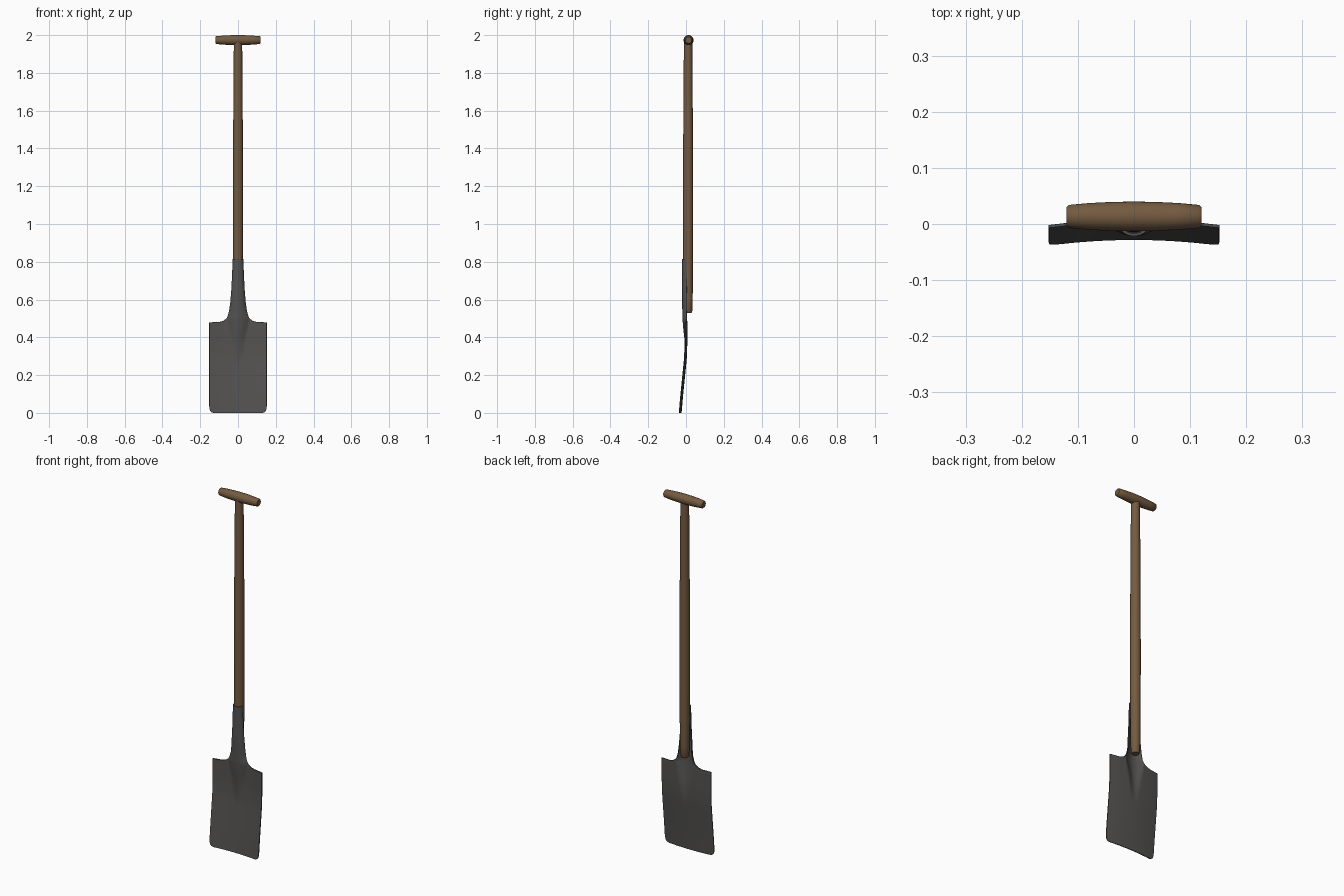
import bpy, bmesh, math

if "Cube" in bpy.data.objects:
    bpy.data.objects.remove(bpy.data.objects["Cube"])


def material(name, rgb):
    m = bpy.data.materials.new(name)
    m.diffuse_color = (*rgb, 1)
    m.use_nodes = True
    m.node_tree.nodes["Principled BSDF"].inputs["Base Color"].default_value = m.diffuse_color
    return m


wood = material("brown wood", (0.175, 0.104, 0.052))
steel = material("dark steel", (0.088, 0.085, 0.083))


def curve(keys, z):
    """Piecewise linear lookup in a list of (z, value) pairs."""
    if z <= keys[0][0]:
        return keys[0][1]
    for (a, va), (b, vb) in zip(keys, keys[1:]):
        if z <= b:
            return va + (vb - va) * (z - a) / (b - a)
    return keys[-1][1]


def finish(name, bm, mat, thickness=0):
    bmesh.ops.recalc_face_normals(bm, faces=bm.faces)
    me = bpy.data.meshes.new(name)
    bm.to_mesh(me)
    bm.free()
    me.materials.append(mat)
    ob = bpy.data.objects.new(name, me)
    bpy.context.collection.objects.link(ob)
    bpy.ops.object.select_all(action='DESELECT')
    ob.select_set(True)
    bpy.context.view_layer.objects.active = ob
    if thickness:
        mod = ob.modifiers.new("thickness", 'SOLIDIFY')
        mod.thickness = thickness
        mod.offset = 0
        bpy.ops.object.modifier_apply(modifier=mod.name)
    bpy.ops.object.shade_smooth_by_angle(angle=math.radians(40))
    return ob


def lathe(name, profile, place, sides=32):
    """Closed round bar from (radius, position) pairs, capped at both ends."""
    bm = bmesh.new()
    rings = []
    for r, p in profile:
        rings.append([bm.verts.new(place(r * math.cos(2 * math.pi * i / sides),
                                         r * math.sin(2 * math.pi * i / sides), p))
                      for i in range(sides)])
    for a, b in zip(rings, rings[1:]):
        for i in range(sides):
            j = (i + 1) % sides
            bm.faces.new((a[i], a[j], b[j], b[i]))
    bm.faces.new(rings[0])
    bm.faces.new(rings[-1])
    return finish(name, bm, wood)


# Shaft: long, slightly swollen pole
lathe("shaft", [(0.018, 0.53), (0.022, 0.537), (0.0245, 0.6), (0.026, 0.8),
                (0.0265, 1.1), (0.0255, 1.5), (0.0235, 1.8), (0.022, 1.975)],
      lambda a, b, p: (a, 0.011 + b, p))

# Grip: barrel-shaped cross bar on top
half = [(0.017, 0.12), (0.0205, 0.116), (0.0238, 0.08), (0.0258, 0.04)]
grip = [(r, -x) for r, x in half] + [(0.0265, 0)] + half[::-1]
lathe("grip", grip, lambda a, b, p: (p, 0.0135 + a, 1.9735 + b))

# Blade and open socket: one sheet whose centre ridge grows into a half pipe
width = [(0, 0.128), (0.003, 0.139), (0.009, 0.146), (0.02, 0.15), (0.035, 0.152),
         (0.479, 0.152), (0.481, 0.1), (0.486, 0.08), (0.5, 0.06), (0.515, 0.052),
         (0.54, 0.045), (0.58, 0.039), (0.65, 0.033), (0.72, 0.0295), (0.815, 0.0255)]
base = [(0, -0.026), (0.1, -0.017), (0.2, -0.007), (0.29, 0.002), (0.36, 0.005),
        (0.55, 0.006), (0.815, 0.002)]
depth = [(0.26, 0), (0.3, 0.0025), (0.35, 0.007), (0.4, 0.012), (0.45, 0.018),
         (0.5, 0.022), (0.6, 0.0245), (0.815, 0.021)]
ridge = [(0.26, 0.018), (0.3, 0.024), (0.4, 0.042), (0.45, 0.052), (0.5, 0.06)]
power = [(0.42, 1.6), (0.5, 1.0), (0.6, 0.5)]

INNER, OUTER = 12, 7
zs = sorted({z for z, _ in width} | {0.035 + 0.444 * i / 24 for i in range(1, 24)}
            | {0.56, 0.61, 0.685, 0.76})
bm = bmesh.new()
rows = []
for z in zs:
    w = curve(width, z)
    wn = min(w, 0.06)
    right = [wn * math.sin(math.pi / 2 * i / INNER) for i in range(INNER + 1)]
    right += [wn + (w - wn) * k / OUTER for k in range(1, OUTER + 1)]
    xs = [-x for x in right[:0:-1]] + right
    rw = w if z > 0.5 else curve(ridge, z)
    row = []
    for x in xs:
        q = max(0.0, 1 - (x / rw) ** 2)
        if q < 1e-9:
            q = 0.0
        y = curve(base, z) - 0.010 * (x / 0.152) ** 2 - curve(depth, z) * q ** curve(power, z)
        row.append(bm.verts.new((x, y, z)))
    rows.append(row)
for a, b in zip(rows, rows[1:]):
    for i in range(len(a) - 1):
        bm.faces.new((a[i], a[i + 1], b[i + 1], b[i]))
# the outer columns collapse onto the socket rim above the blade
bmesh.ops.remove_doubles(bm, verts=bm.verts, dist=0.00002)
finish("blade_and_socket", bm, steel, 0.005)
